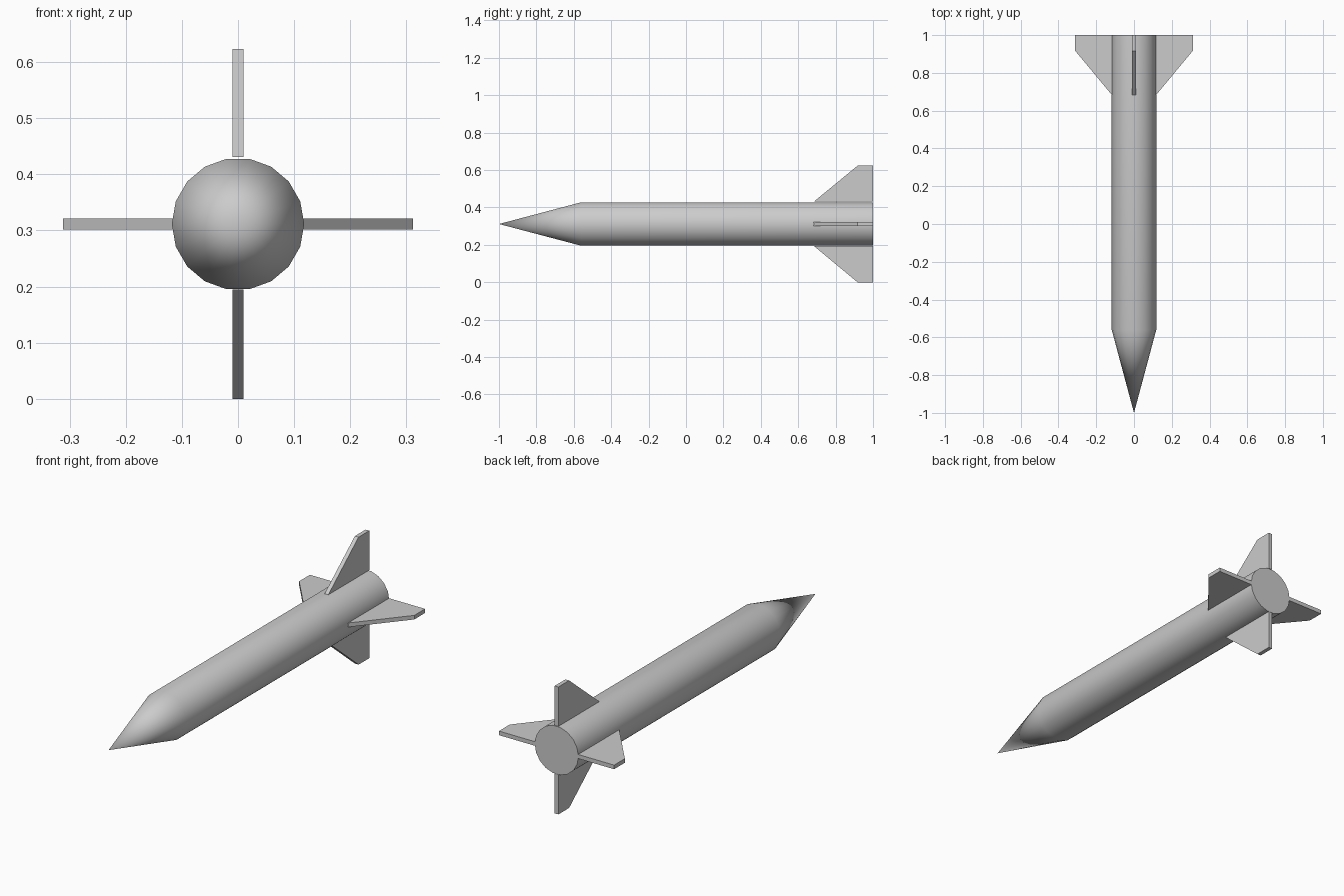
import bpy, bmesh
from math import pi, sin, cos
from mathutils import Matrix

if "Cube" in bpy.data.objects:
    bpy.data.objects.remove(bpy.data.objects["Cube"])

CZ = 0.3115     # height of the long axis
R = 0.118       # body radius
SIDES = 18


def make_object(name, bm):
    bmesh.ops.recalc_face_normals(bm, faces=bm.faces)
    mesh = bpy.data.meshes.new(name)
    bm.to_mesh(mesh)
    bm.free()
    obj = bpy.data.objects.new(name, mesh)
    bpy.context.collection.objects.link(obj)
    obj.location.z = CZ
    return obj


# Body tube with pointed nose and flat tail
bm = bmesh.new()
tip = bm.verts.new((0, -1, 0))
rings = []
for y in (-0.56, 1.0):
    rings.append([bm.verts.new((R * cos(2 * pi * i / SIDES), y, R * sin(2 * pi * i / SIDES)))
                  for i in range(SIDES)])
for i in range(SIDES):
    j = (i + 1) % SIDES
    bm.faces.new((tip, rings[0][i], rings[0][j]))
    bm.faces.new((rings[0][i], rings[1][i], rings[1][j], rings[0][j]))
bm.faces.new(rings[1])
body = make_object("body", bm)
bpy.context.view_layer.objects.active = body
body.select_set(True)
bpy.ops.object.shade_smooth_by_angle(angle=pi / 6)


# Swept tail fins, one per quarter turn
def fin(name, angle, root):
    bm = bmesh.new()
    profile = [(root, 0.683), (0.3115, 0.917), (0.3115, 1.0), (root, 1.0)]
    face = bm.faces.new([bm.verts.new((r, y, -0.01)) for r, y in profile])
    ext = bmesh.ops.extrude_face_region(bm, geom=[face])
    bmesh.ops.translate(bm, vec=(0, 0, 0.02),
                        verts=[v for v in ext["geom"] if isinstance(v, bmesh.types.BMVert)])
    bm.transform(Matrix.Rotation(angle, 4, 'Y'))
    make_object(name, bm)


for name, quarter, root in (("right_fin", 0, 0.117), ("lower_fin", 1, 0.117),
                            ("left_fin", 2, 0.117), ("upper_fin", 3, 0.119)):
    fin(name, quarter * pi / 2, root)
